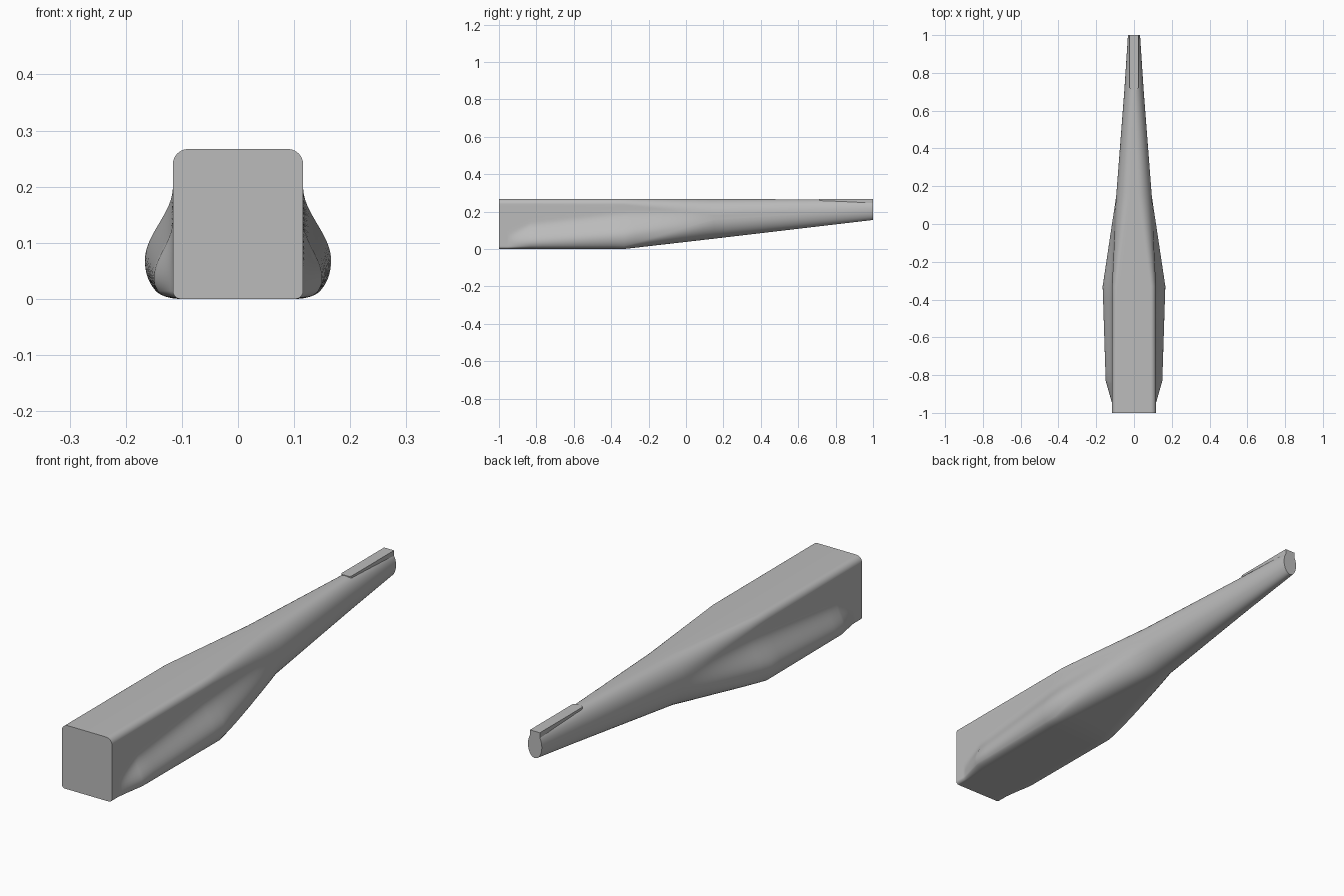
import bpy, bmesh
from math import sin, cos, pi, sqrt

cube = bpy.data.objects.get("Cube")
if cube:
    bpy.data.objects.remove(cube, do_unlink=True)

# One plain grey for the whole body
grey = bpy.data.materials.new("plain_grey")
grey.use_nodes = True
colour = (0.5, 0.5, 0.5, 1)
grey.diffuse_color = colour
grey.node_tree.nodes["Principled BSDF"].inputs["Base Color"].default_value = colour


def make_object(name, bm):
    bmesh.ops.recalc_face_normals(bm, faces=bm.faces)
    mesh = bpy.data.meshes.new(name)
    bm.to_mesh(mesh)
    bm.free()
    mesh.materials.append(grey)
    obj = bpy.data.objects.new(name, mesh)
    bpy.context.collection.objects.link(obj)
    bpy.ops.object.select_all(action='DESELECT')
    obj.select_set(True)
    bpy.context.view_layer.objects.active = obj
    return obj


# Stations along the body: y, half width, bottom, top, top corner radii (x, z),
# bottom corner radii (x, z), bulge width, bulge peak height, bulge upper limit
STATIONS = [
    (-1.00, .116, 0, .267, .027, .027, .014, .014, 0, .03, .08),
    (-0.95, .116, 0, .267, .027, .027, .014, .014, 0, .03, .08),
    (-0.83, .116, 0, .267, .027, .027, .014, .014, .034, .036, .14),
    (-0.33, .116, 0, .267, .027, .030, .014, .014, .050, .068, .20),
    (0.15, .094, .055, .267, .070, .085, .090, .100, 0, .13, .22),
    (0.71, .051, .121, .265, .048, .070, .050, .070, 0, .19, .25),
    (1.00, .032, .155, .260, .032, .052, .032, .052, 0, .20, .25),
]
ARC = 10
SIDE = 22
STEPS = 8


def bulge(z, bottom, peak, limit):
    """Elliptical below the peak, easing out concavely above it."""
    if z >= limit:
        return 0
    if z >= peak:
        return cos(pi / 2 * (z - peak) / (limit - peak)) ** 2
    return sqrt(max(0, 1 - ((peak - z) / (peak - bottom)) ** 2))


def half_section(hw, z0, z1, rtx, rtz, rbx, rbz, width, peak, limit):
    """Outline of the left half, from the top centre to the bottom centre."""
    pts = [(0, z1)]
    for i in range(ARC + 1):
        a = pi / 2 * i / ARC
        pts.append((hw - rtx + rtx * sin(a), z1 - rtz + rtz * cos(a)))
    high, low = z1 - rtz, z0 + rbz
    for i in range(1, SIDE):
        pts.append((hw, high + (low - high) * i / SIDE))
    for i in range(ARC + 1):
        a = pi / 2 * i / ARC
        pts.append((hw - rbx + rbx * cos(a), z0 + rbz - rbz * sin(a)))
    pts = [(x + width * bulge(z, z0, peak, limit), z) if x > 0 else (x, z)
           for x, z in pts]
    return pts + [(0, z0)]


# Lofted body
bm = bmesh.new()
rings = []
for k, (start, end) in enumerate(zip(STATIONS, STATIONS[1:])):
    for s in range(STEPS + (k == len(STATIONS) - 2)):
        t = s / STEPS
        y, *shape = [p + (q - p) * t for p, q in zip(start, end)]
        half = half_section(*shape)
        outline = half + [(-x, z) for x, z in reversed(half[1:-1])]
        rings.append([bm.verts.new((x, y, z)) for x, z in outline])
for a, b in zip(rings, rings[1:]):
    for i in range(len(a)):
        j = (i + 1) % len(a)
        bm.faces.new((a[i], a[j], b[j], b[i]))
for ring in (rings[0], rings[-1]):
    bm.faces.new(ring)
bmesh.ops.remove_doubles(bm, verts=bm.verts, dist=0.00005)
make_object("fuselage", bm)
bpy.ops.object.shade_smooth_by_angle(angle=pi / 6)

# Flat mounting rail on top of the tail, rounded at its forward corners
bm = bmesh.new()
bmesh.ops.create_cube(bm, size=1)
for v in bm.verts:
    v.co.x *= 0.046
    v.co.y = 0.71 if v.co.y < 0 else 1.0
    v.co.z = 0.22 if v.co.z < 0 else 0.267
corners = [e for e in bm.edges if all(v.co.y < 0.8 for v in e.verts)
           and abs(e.verts[0].co.z - e.verts[1].co.z) > 0.01]
bmesh.ops.bevel(bm, geom=corners, offset=0.012, segments=5,
                profile=0.5, affect='EDGES')
make_object("tail_rail", bm)
bpy.ops.object.shade_smooth_by_angle(angle=pi / 6)
